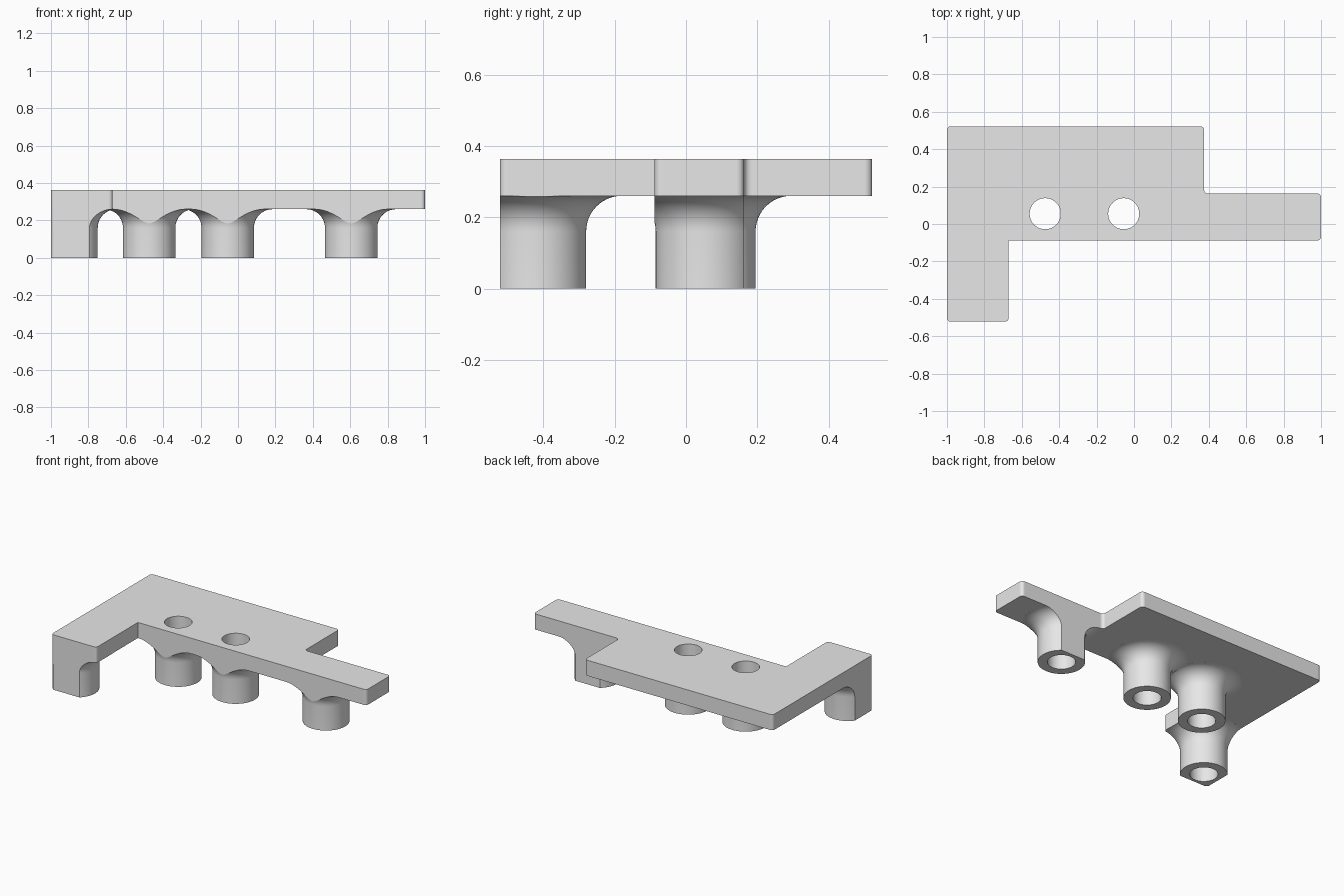
import bpy, bmesh, math
from mathutils import Vector

if "Cube" in bpy.data.objects:
    bpy.data.objects.remove(bpy.data.objects["Cube"])

PLATE_Z, TOP_Z = 0.26, 0.363
POST_R, HOLE_R, FILLET = 0.14, 0.083, 0.10
# post centre and the height its hole reaches
POSTS = [(-0.475, 0.055, 0.6), (-0.055, 0.055, 0.6),
         (0.605, 0.055, PLATE_Z), (-0.89, -0.42, PLATE_Z)]
# outline corners: x, y, corner radius
CORNERS = [(-1, -0.522, 0.02), (-0.67, -0.522, 0.02), (-0.67, -0.088, 0),
           (1, -0.088, 0.02), (1, 0.163, 0.02), (0.375, 0.163, 0.02),
           (0.375, 0.522, 0.02), (-1, 0.522, 0.02)]


def finish(bm, name):
    bmesh.ops.recalc_face_normals(bm, faces=bm.faces[:])
    mesh = bpy.data.meshes.new(name)
    bm.to_mesh(mesh)
    bm.free()
    obj = bpy.data.objects.new(name, mesh)
    bpy.context.collection.objects.link(obj)
    return obj


def prism(name, points, z0, z1):
    bm = bmesh.new()
    face = bm.faces.new([bm.verts.new((x, y, z0)) for x, y in points])
    top = bmesh.ops.extrude_face_region(bm, geom=[face])["geom"]
    bmesh.ops.translate(bm, vec=(0, 0, z1 - z0),
                        verts=[v for v in top if isinstance(v, bmesh.types.BMVert)])
    return finish(bm, name)


def lathe(name, profile, cx, cy, n=72):
    bm = bmesh.new()
    rings = [[bm.verts.new((cx + r * math.cos(math.tau * i / n),
                            cy + r * math.sin(math.tau * i / n), z)) for i in range(n)]
             for r, z in profile]
    for a, b in zip(rings, rings[1:]):
        for i in range(n):
            j = (i + 1) % n
            bm.faces.new((a[i], a[j], b[j], b[i]))
    bm.faces.new(rings[0])
    bm.faces.new(rings[-1])
    return finish(bm, name)


def rounded(corners, steps=6):
    pts = []
    for i, (x, y, r) in enumerate(corners):
        p = Vector((x, y))
        if r == 0:
            pts.append(p)
            continue
        a = (Vector(corners[i - 1][:2]) - p).normalized()
        b = (Vector(corners[(i + 1) % len(corners)][:2]) - p).normalized()
        for k in range(steps + 1):
            t = math.pi / 2 * k / steps
            pts.append(p + r * (a * (1 - math.sin(t)) + b * (1 - math.cos(t))))
    return pts


def combine(target, other, operation):
    mod = target.modifiers.new(operation, 'BOOLEAN')
    mod.operation, mod.object, mod.solver = operation, other, 'EXACT'
    bpy.context.view_layer.objects.active = target
    bpy.ops.object.modifier_apply(modifier=mod.name)
    bpy.data.objects.remove(other)


# oversized slab that becomes the plate
bracket = prism("mounting_bracket", [(-1.3, -0.8), (1.3, -0.8), (1.3, 0.8), (-1.3, 0.8)],
                PLATE_Z, TOP_Z)

# posts flaring into the underside of the plate
profile = [(POST_R, 0)]
for k in range(13):
    t = math.radians(88) * k / 12
    profile.append((POST_R + FILLET * (1 - math.cos(t)),
                    PLATE_Z - FILLET + FILLET * math.sin(t)))
profile.append((profile[-1][0], PLATE_Z + 0.05))
for x, y, _ in POSTS:
    combine(bracket, lathe("post", profile, x, y), 'UNION')

# screw holes
for x, y, depth in POSTS:
    combine(bracket, lathe("hole", [(HOLE_R, -0.1), (HOLE_R, depth)], x, y), 'DIFFERENCE')

# trim plate and posts to the outline
combine(bracket, prism("outline", rounded(CORNERS), -0.2, 0.7), 'INTERSECT')

# one grey material
grey = bpy.data.materials.new("grey")
grey.diffuse_color = (0.8, 0.8, 0.8, 1)
grey.use_nodes = True
grey.node_tree.nodes["Principled BSDF"].inputs["Base Color"].default_value = grey.diffuse_color
bracket.data.materials.clear()
bracket.data.materials.append(grey)

# smooth curved faces, keep large and level faces flat
bpy.ops.object.select_all(action='DESELECT')
bracket.select_set(True)
bpy.context.view_layer.objects.active = bracket
bpy.ops.object.shade_smooth_by_angle(angle=math.radians(30))
for f in bracket.data.polygons:
    f.material_index = 0
    if abs(f.normal.z) > 0.9995 or f.area > 0.01:
        f.use_smooth = False
